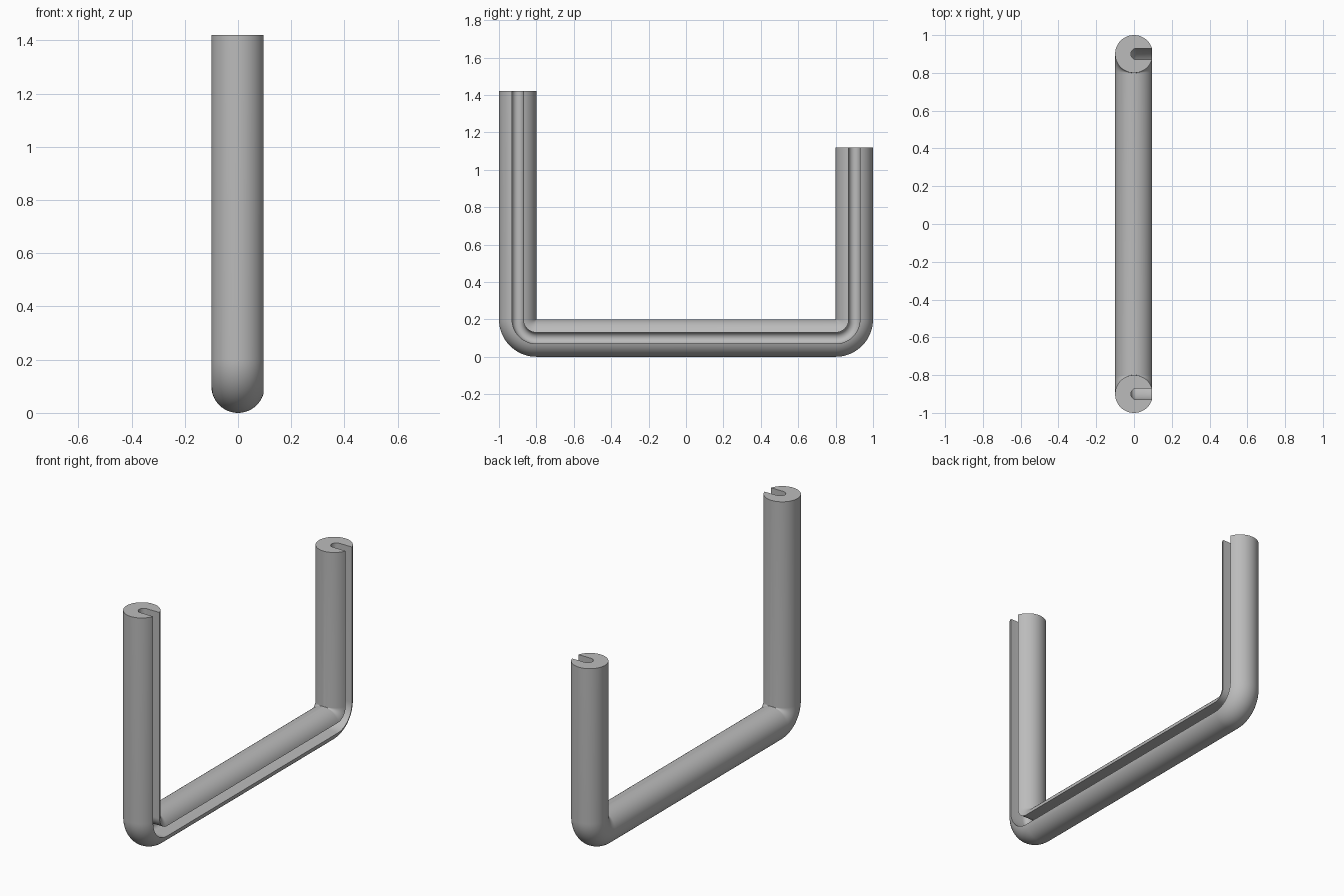
import bpy, bmesh, math

cube = bpy.data.objects.get("Cube")
if cube:
    bpy.data.objects.remove(cube, do_unlink=True)

TUBE_R = 0.1        # rod radius
SLOT_R = 0.03       # half width of the groove
SLOT_X = 0.013      # centre of the groove's rounded floor
HALF_Y = 0.8        # bend centre, measured from the middle
BEND_Z = 0.2        # bend centre height
FRONT_TOP, BACK_TOP = 1.42, 1.12

# Material
grey = bpy.data.materials.new("plain grey")
grey.use_nodes = True
colour = (0.5, 0.5, 0.5, 1)
grey.diffuse_color = colour
grey.node_tree.nodes["Principled BSDF"].inputs["Base Color"].default_value = colour


def arc(cx, radius, start, end, steps):
    """Points (x, outward) along a circular arc."""
    angles = [start + (end - start) * i / steps for i in range(steps + 1)]
    return [(cx + radius * math.cos(a), radius * math.sin(a)) for a in angles]


# Cross-section: round rod with a round-bottomed groove open towards +x
lip = math.asin(SLOT_R / TUBE_R)
profile = arc(0, TUBE_R, lip, 2 * math.pi - lip, 56)
profile += arc(SLOT_X, SLOT_R, 1.5 * math.pi, 0.5 * math.pi, 12)

# Path stations: bend centre (y, z) and outward direction angle in the yz plane
stations = [(-HALF_Y, FRONT_TOP, math.pi)]
STEPS = 20
for side, first in ((-1, math.pi), (1, 1.5 * math.pi)):
    for i in range(STEPS + 1):
        stations.append((side * HALF_Y, BEND_Z, first + 0.5 * math.pi * i / STEPS))
stations.append((HALF_Y, BACK_TOP, 2 * math.pi))

# Sweep the cross-section along the path
bm = bmesh.new()
rings = []
for y, z, a in stations:
    rings.append([bm.verts.new((x, y + (TUBE_R + n) * math.cos(a),
                                z + (TUBE_R + n) * math.sin(a))) for x, n in profile])
count = len(profile)
for r0, r1 in zip(rings, rings[1:]):
    for i in range(count):
        j = (i + 1) % count
        bm.faces.new((r0[i], r0[j], r1[j], r1[i]))
bm.faces.new(rings[0])
bm.faces.new(rings[-1][::-1])
bmesh.ops.remove_doubles(bm, verts=bm.verts, dist=0.00001)
bmesh.ops.recalc_face_normals(bm, faces=bm.faces)

mesh = bpy.data.meshes.new("grooved_bent_rod")
bm.to_mesh(mesh)
bm.free()
mesh.materials.append(grey)
rod = bpy.data.objects.new("grooved_bent_rod", mesh)
bpy.context.collection.objects.link(rod)

# Smooth walls, sharp rims
bpy.ops.object.select_all(action="DESELECT")
rod.select_set(True)
bpy.context.view_layer.objects.active = rod
bpy.ops.object.shade_smooth_by_angle(angle=math.radians(30))
